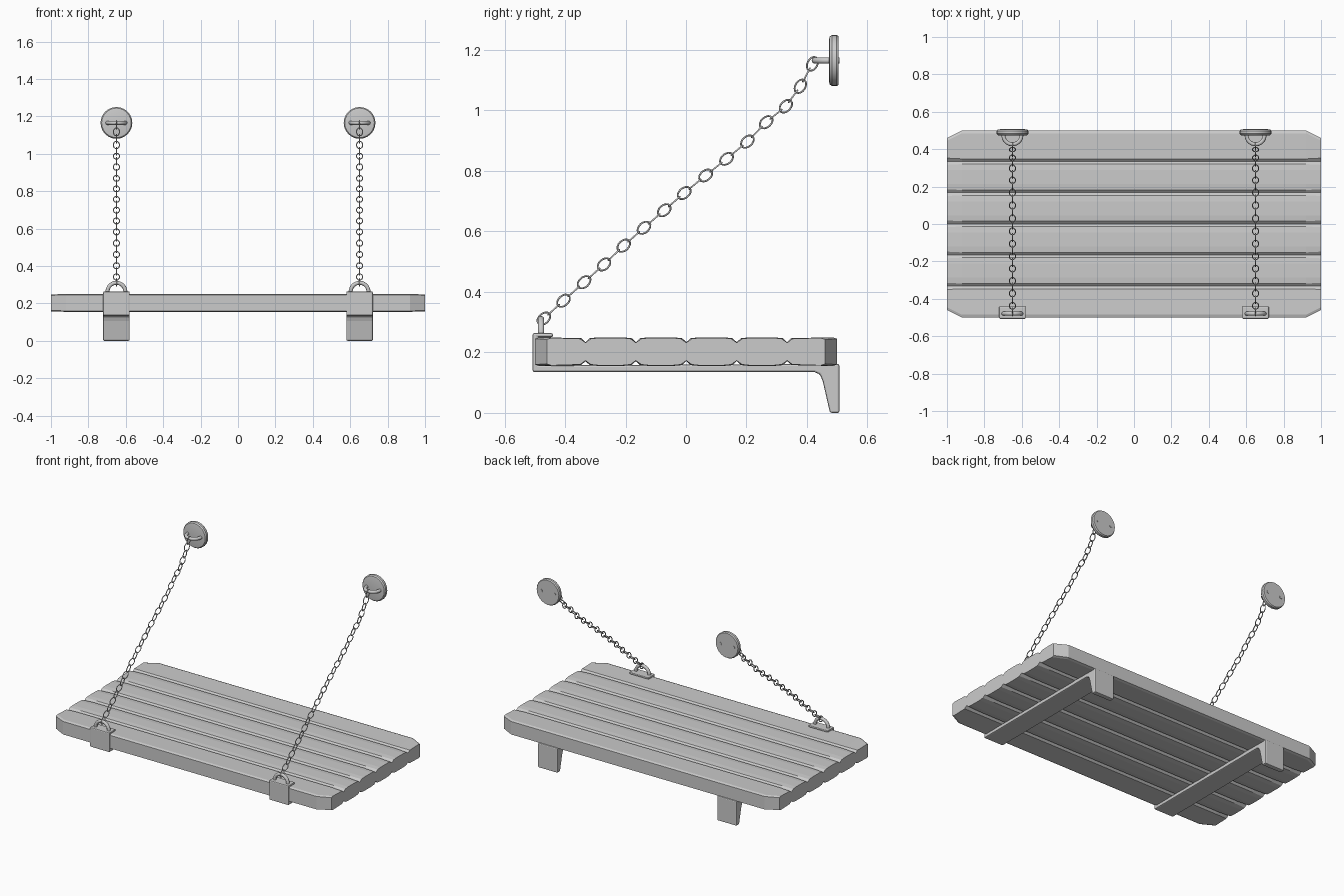
import bpy, bmesh
from math import pi, sin, cos, radians
from mathutils import Vector

if "Cube" in bpy.data.objects:
    bpy.data.objects.remove(bpy.data.objects["Cube"])

X = 0.65  # sideways position of each bracket and chain


def finish(name, bm, smooth=None, mirror=True, bevel=0):
    bmesh.ops.recalc_face_normals(bm, faces=bm.faces)
    me = bpy.data.meshes.new(name)
    bm.to_mesh(me)
    bm.free()
    ob = bpy.data.objects.new(name, me)
    bpy.context.collection.objects.link(ob)
    if smooth:
        me.polygons.foreach_set("use_smooth", [True] * len(me.polygons))
        me.set_sharp_from_angle(angle=radians(smooth))
    if bevel:
        b = ob.modifiers.new("bevel", 'BEVEL')
        b.width, b.segments, b.limit_method = bevel, 2, 'ANGLE'
    if mirror:
        ob.modifiers.new("mirror", 'MIRROR')
    return ob


def skin(bm, rings, closed=False):
    """Join equal rings of points into a tube, capped unless closed."""
    vs = [[bm.verts.new(p) for p in r] for r in rings]
    n = len(vs[0])
    for i in range(len(vs) - (not closed)):
        a, b = vs[i], vs[(i + 1) % len(vs)]
        for j in range(n):
            k = (j + 1) % n
            bm.faces.new((a[j], a[k], b[k], b[j]))
    if not closed:
        bm.faces.new(vs[0])
        bm.faces.new(vs[-1])


def wire(bm, path, axis, r, sides, closed=False):
    """Round wire along a path lying in the plane perpendicular to axis."""
    n, rings = len(path), []
    for i, p in enumerate(path):
        if closed:
            t = path[(i + 1) % n] - path[i - 1]
        else:
            t = path[min(i + 1, n - 1)] - path[max(i - 1, 0)]
        out = t.normalized().cross(axis)
        rings.append([p + r * (out * cos(2 * pi * j / sides) + axis * sin(2 * pi * j / sides))
                      for j in range(sides)])
    skin(bm, rings, closed)


# Seat board: grooved plank section, corners cut at the ends
def section(x, half, groove, drop):
    top, bot = 0.25 - drop, 0.155 + drop
    ys = [k / 6 + 0.001 for k in range(-2, 3)]
    upper = [(-half, top - 0.005), (-half + 0.015, top)]
    for y in ys:
        upper += [(y - groove, top - 0.003), (y, top - 0.016), (y + groove, top - 0.003)]
        if y < ys[-1]:
            upper += [(y + 0.045, top), (y + 0.12, top)]
    upper += [(half - 0.015, top), (half, top - 0.005)]
    lower = [(y, top + bot - z) for y, z in reversed(upper)]
    return [Vector((x, y, z)) for y, z in upper + lower]


bm = bmesh.new()
skin(bm, [section(-1, 0.46, 0.018, 0.002), section(-0.92, 0.5, 0.014, 0),
          section(0.92, 0.5, 0.014, 0), section(1, 0.46, 0.018, 0.002)])
finish("seat_board", bm, mirror=False)

# Brackets: front clip, strap under the seat, tapered rear foot
profile = [(-0.507, 0.135), (0.425, 0.135), (0.443, 0.127), (0.452, 0.105), (0.476, 0),
           (0.507, 0), (0.507, 0.162), (0.49, 0.162), (-0.49, 0.157), (-0.49, 0.25),
           (-0.44, 0.25), (-0.44, 0.264), (-0.507, 0.264)]
bm = bmesh.new()
skin(bm, [[Vector((x, y, z)) for y, z in profile] for x in (X - 0.071, X + 0.071)])
finish("support_bracket", bm, bevel=0.006)

# Round wall plates with a chamfered front rim
bm = bmesh.new()
skin(bm, [[Vector((X + r * cos(2 * pi * i / 24), y, 1.165 + r * sin(2 * pi * i / 24)))
           for i in range(24)]
          for r, y in ((0.070, 0.473), (0.079, 0.475), (0.085, 0.483),
                       (0.085, 0.498), (0.080, 0.505))])
finish("wall_plate", bm, smooth=30)


# Half-round eyes on the wall plates and front clips
def eye(name, base, out, axis, leg):
    side, R = Vector((1, 0, 0)), 0.048
    path = [base + side * R - out * leg]
    path += [base + R * (side * cos(pi * i / 16) + out * sin(pi * i / 16)) for i in range(17)]
    path += [base - side * R - out * leg]
    bm = bmesh.new()
    wire(bm, path, axis, 0.0105, 10)
    finish(name, bm, smooth=50)


eye("wall_eye", Vector((X, 0.474, 1.165)), Vector((0, -1, 0)), Vector((0, 0, 1)), 0.034)
eye("clip_eye", Vector((X, -0.479, 0.262)), Vector((0, 0, 1)), Vector((0, 1, 0)), 0.008)

# Chain: alternating oval links; upright links sit at these (y, z) points
points = [(-0.47, 0.312), (-0.405, 0.371), (-0.337, 0.432), (-0.271, 0.491), (-0.206, 0.553),
          (-0.139, 0.612), (-0.072, 0.670), (-0.006, 0.727), (0.065, 0.785), (0.134, 0.840),
          (0.203, 0.897), (0.265, 0.961), (0.330, 1.014), (0.378, 1.080), (0.418, 1.154)]
pts = [Vector((X, y, z)) for y, z in points]
centres = []
for a, b in zip(pts, pts[1:]):
    centres += [a, (a + b) / 2]
centres.append(pts[-1])

bm = bmesh.new()
for i, c in enumerate(centres):
    along = (centres[min(i + 1, len(centres) - 1)] - centres[max(i - 1, 0)]).normalized()
    side = Vector((1, 0, 0))
    across, axis = along.cross(side), side
    if i % 2:
        across, axis = side, across
    path = [c + along * 0.0245 * cos(2 * pi * k / 16) + across * 0.0165 * sin(2 * pi * k / 16)
            for k in range(16)]
    wire(bm, path, axis, 0.003, 6, closed=True)
finish("chain", bm, smooth=70)
